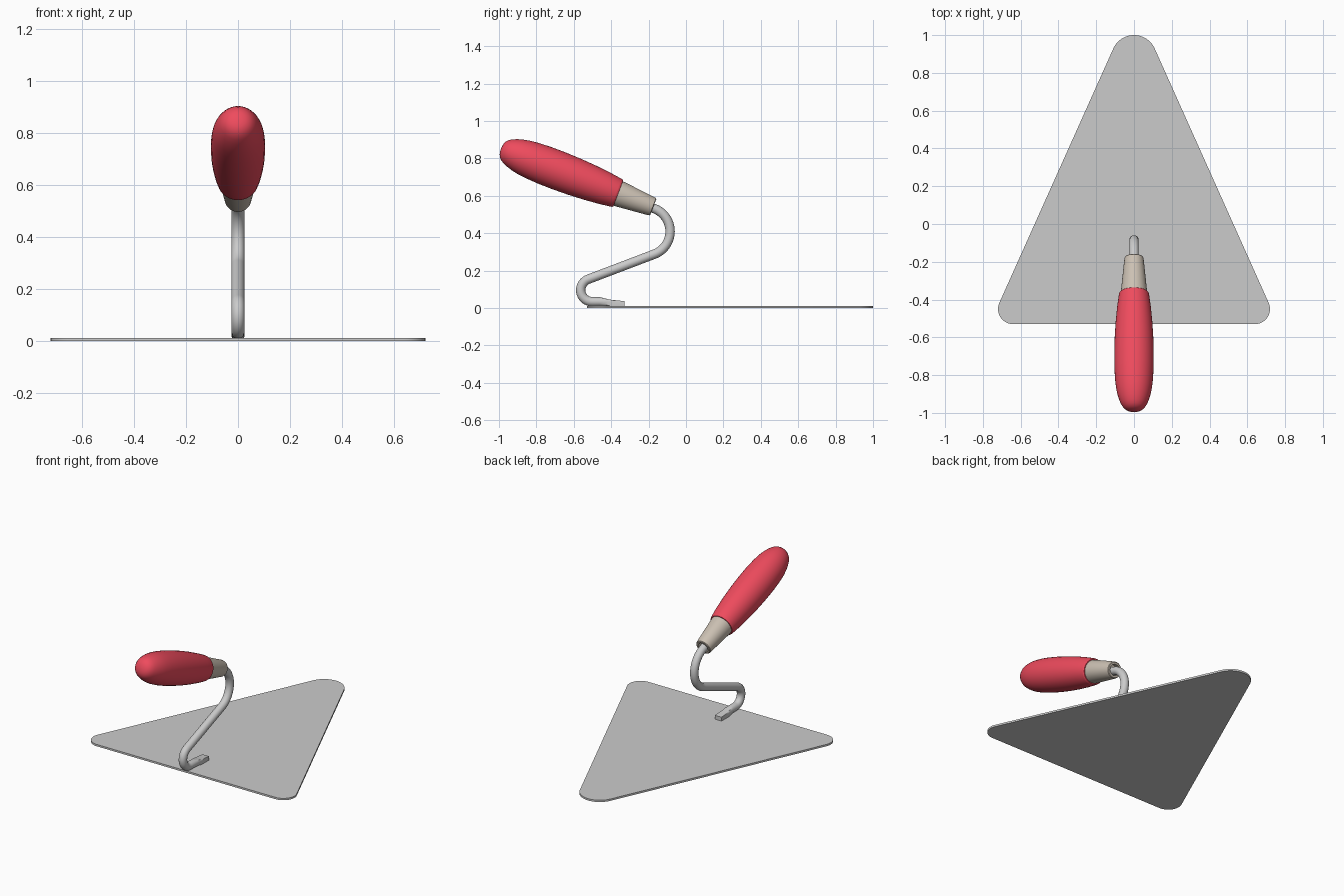
import bpy, bmesh, math
from mathutils import Vector

if "Cube" in bpy.data.objects:
    bpy.data.objects.remove(bpy.data.objects["Cube"])


def loft(name, rings, color=None, angle=35):
    """Skin a list of equal-length vertex rings, capping both ends."""
    bm = bmesh.new()
    rows = [[bm.verts.new(p) for p in ring] for ring in rings]
    n = len(rows[0])
    for a, b in zip(rows, rows[1:]):
        for i in range(n):
            j = (i + 1) % n
            bm.faces.new((a[i], a[j], b[j], b[i]))
    bm.faces.new(rows[0][::-1])
    bm.faces.new(rows[-1])
    bmesh.ops.recalc_face_normals(bm, faces=bm.faces)
    mesh = bpy.data.meshes.new(name)
    bm.to_mesh(mesh)
    bm.free()
    obj = bpy.data.objects.new(name, mesh)
    bpy.context.collection.objects.link(obj)
    if color:
        mat = bpy.data.materials.new(name + "_color")
        mat.diffuse_color = (*color, 1)
        mat.use_nodes = True
        mat.node_tree.nodes["Principled BSDF"].inputs["Base Color"].default_value = mat.diffuse_color
        mesh.materials.append(mat)
    bpy.ops.object.select_all(action='DESELECT')
    obj.select_set(True)
    bpy.context.view_layer.objects.active = obj
    bpy.ops.object.shade_smooth_by_angle(angle=math.radians(angle))
    return obj


def circle_ring(center, tangent, r, n):
    """Circle around a tangent lying in the YZ plane."""
    side = Vector((1, 0, 0))
    up = side.cross(tangent)
    return [center + r * (math.cos(a) * side + math.sin(a) * up)
            for a in (2 * math.pi * i / n for i in range(n))]


def arc(cx, cy, r, a0, a1, n):
    return [(cx + r * math.cos(math.radians(a0 + (a1 - a0) * i / n)),
             cy + r * math.sin(math.radians(a0 + (a1 - a0) * i / n)))
            for i in range(n + 1)]


# Blade: thin triangle with rounded corners
outline = (arc(0, 0.88, 0.12, 24, 156, 20)
           + arc(-0.64, -0.45, 0.08, 156, 270, 14)
           + arc(0.64, -0.45, 0.08, 270, 384, 14))
loft("blade", [[(x, y, z) for x, y in outline] for z in (0, 0.012)])

# Handle and ferrule: turned profiles along the tilted grip axis
ORIGIN = Vector((0, -0.3625, 0.6125))
AXIS = Vector((0, -0.934, 0.358)).normalized()


def turned(name, profile, color):
    return loft(name, [circle_ring(ORIGIN + AXIS * t, AXIS, r, 40)
                       for t, r in profile], color)


turned("handle", [(0, 0.066), (0, 0.074), (0.004, 0.078), (0.012, 0.080),
                  (0.08, 0.089), (0.16, 0.0965), (0.25, 0.102),
                  (0.34, 0.1045), (0.42, 0.104), (0.49, 0.1005),
                  (0.54, 0.095), (0.575, 0.088), (0.605, 0.079),
                  (0.63, 0.069), (0.648, 0.058), (0.66, 0.045),
                  (0.667, 0.030), (0.670, 0.015), (0.671, 0.002)],
       (0.86, 0.07, 0.11))
turned("ferrule", [(0.02, 0.069), (-0.01, 0.069), (-0.10, 0.060),
                   (-0.19, 0.051), (-0.198, 0.049), (-0.201, 0.045),
                   (-0.201, 0.034), (-0.17, 0.032)],
       (0.60, 0.53, 0.45))

# Shank: round rod bent through two arcs, flattened where it meets the blade
path = [(-0.28, 0.574)]
path += arc(-0.215, 0.41, 0.13, 69, -70, 24)
path += arc(-0.501, 0.096, 0.062, 110, 270, 22)
path += [(y, 0.034) for y in (-0.46, -0.44, -0.42, -0.40, -0.365, -0.33)]
rings = []
for i, (y, z) in enumerate(path):
    a, b = path[max(i - 1, 0)], path[min(i + 1, len(path) - 1)]
    tangent = Vector((0, b[0] - a[0], b[1] - a[1])).normalized()
    ring = circle_ring(Vector((0, y, z)), tangent, 0.025, 20)
    if i > 46 and y > -0.46:
        f = min((y + 0.46) / 0.06, 1)
        top = 0.058 - 0.014 * f - 0.10 * max(y + 0.40, 0)
        for p in ring:
            if p.z < 0.034:
                p.z += f * (0.010 - p.z)
            p.z = min(p.z, top)
    rings.append(ring)
loft("shank", rings)
